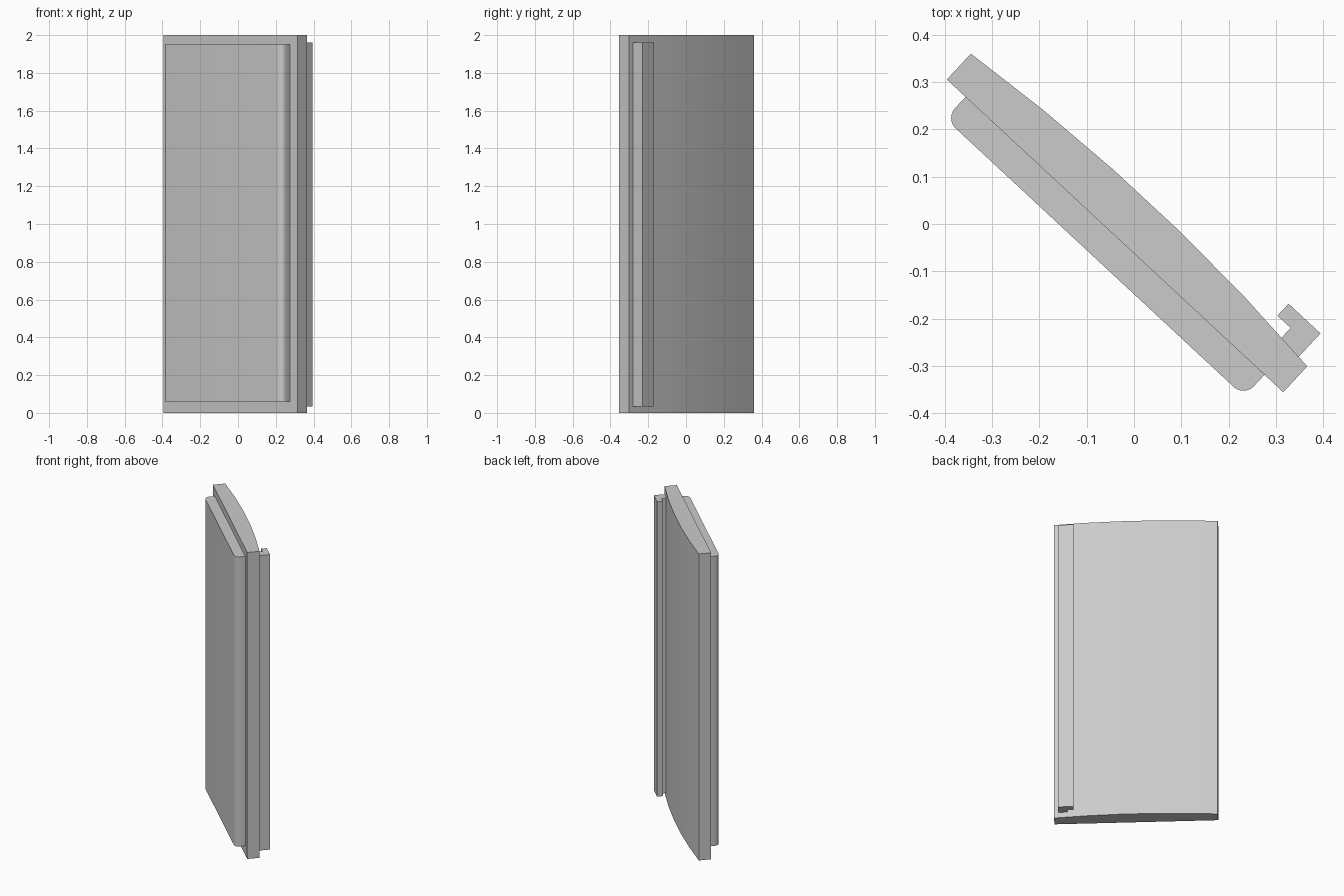
import bpy, bmesh, math
from mathutils import Vector

if "Cube" in bpy.data.objects:
    bpy.data.objects.remove(bpy.data.objects["Cube"])

# Plan frame: u runs along the panel, n points to its curved back
ORIGIN = Vector((-0.04, -0.025))
U = Vector((0.7325, -0.681)).normalized()
N = Vector((-U.y, U.x))


def extrude_profile(name, profile, z0, z1):
    bm = bmesh.new()
    base = [bm.verts.new((*(ORIGIN + U * u + N * n), z0)) for u, n in profile]
    face = bm.faces.new(base)
    ext = bmesh.ops.extrude_face_region(bm, geom=[face])
    top = [v for v in ext["geom"] if isinstance(v, bmesh.types.BMVert)]
    bmesh.ops.translate(bm, verts=top, vec=(0, 0, z1 - z0))
    bmesh.ops.recalc_face_normals(bm, faces=bm.faces)
    mesh = bpy.data.meshes.new(name)
    bm.to_mesh(mesh)
    bm.free()
    obj = bpy.data.objects.new(name, mesh)
    bpy.context.collection.objects.link(obj)
    bpy.ops.object.select_all(action='DESELECT')
    obj.select_set(True)
    bpy.context.view_layer.objects.active = obj
    bpy.ops.object.shade_smooth_by_angle(angle=math.radians(30))
    return obj


# Main slab: flat front, gently bowed back in five segments
half, edge, bow, segs = 0.485, 0.0745, 0.0265, 5
slab = [(-half, 0), (half, 0)]
for i in range(segs + 1):
    t = 1 - 2 * i / segs
    slab.append((half * t, edge + bow * (1 - t * t)))
extrude_profile("door_slab", slab, 0, 2)

# Raised front panel with rounded vertical edges
w, d, r, steps = 0.431, 0.063, 0.03, 6
left = [(-w, 0)]
for i in range(steps + 1):
    a = math.pi / 2 * i / steps
    left.append((-w + r - r * math.cos(a), -d + r - r * math.sin(a)))
right = [(-u, n) for u, n in reversed(left)]
extrude_profile("front_panel", left + right, 0.06, 1.95)

# L-shaped pull strip along the back edge
strip = [(0.404, 0.075), (0.458, 0.075), (0.458, 0.1445),
         (0.366, 0.1445), (0.366, 0.11), (0.404, 0.11)]
extrude_profile("edge_pull", strip, 0.035, 1.96)
